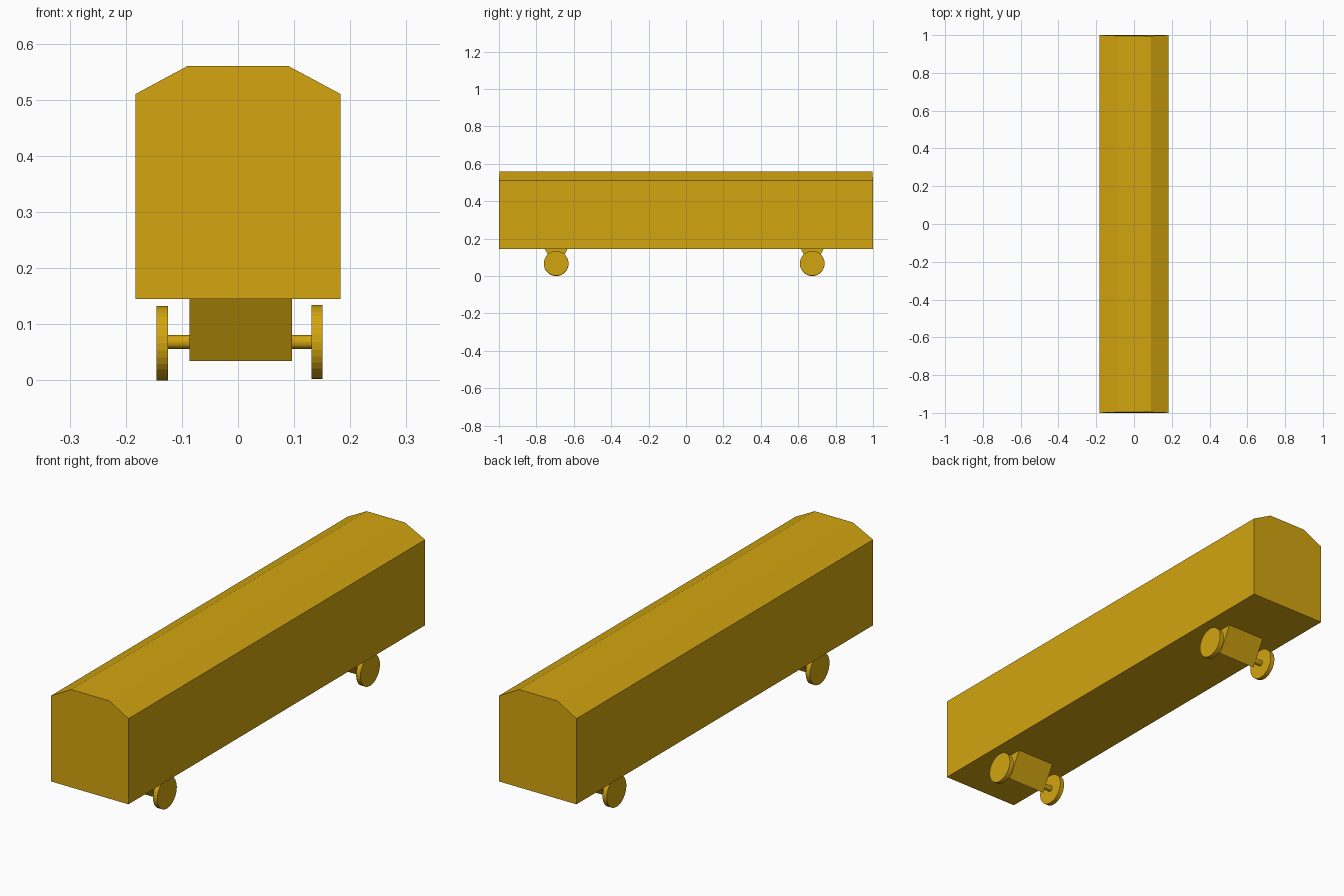
import bpy, bmesh, math
from mathutils import Matrix

if "Cube" in bpy.data.objects:
    bpy.data.objects.remove(bpy.data.objects["Cube"])

paint = bpy.data.materials.new("golden yellow")
paint.diffuse_color = (0.65, 0.375, 0.005, 1)
paint.use_nodes = True
paint.node_tree.nodes["Principled BSDF"].inputs["Base Color"].default_value = paint.diffuse_color


def add_object(name, bm):
    bmesh.ops.recalc_face_normals(bm, faces=bm.faces)
    mesh = bpy.data.meshes.new(name)
    bm.to_mesh(mesh)
    bm.free()
    mesh.materials.append(paint)
    obj = bpy.data.objects.new(name, mesh)
    bpy.context.collection.objects.link(obj)
    return obj


def prism(name, start, end):
    """Solid between two matching outlines."""
    bm = bmesh.new()
    a = [bm.verts.new(p) for p in start]
    b = [bm.verts.new(p) for p in end]
    bm.faces.new(a)
    bm.faces.new(b)
    for i in range(len(a)):
        j = (i + 1) % len(a)
        bm.faces.new((a[i], a[j], b[j], b[i]))
    return add_object(name, bm)


def disc(name, x0, x1, y, z, radius, sides):
    """Cylinder lying along x."""
    bm = bmesh.new()
    place = Matrix.Translation(((x0 + x1) / 2, y, z)) @ Matrix.Rotation(math.pi / 2, 4, 'Y')
    bmesh.ops.create_cone(bm, cap_ends=True, segments=sides, radius1=radius,
                          radius2=radius, depth=x1 - x0, matrix=place)
    return add_object(name, bm)


# Wagon body: straight box walls
W, FLOOR, EAVE, TOP = 0.183, 0.145, 0.51, 0.56
walls = [(-W, FLOOR), (W, FLOOR), (W, EAVE), (-W, EAVE)]
roof = [(-W, EAVE, 1.0), (W, EAVE, 1.0), (0.09, TOP, 0.996), (-0.09, TOP, 0.996)]
# Body and chamfered roof as one solid, the roof ends leaning in slightly
outline = [(x, z, 1.0) for x, z in walls[:2]] + [roof[1], roof[2], roof[3], roof[0]]
prism("wagon_body",
      [(x, -y, z) for x, z, y in outline],
      [(x, y, z) for x, z, y in outline])

# Running gear: wedge bracket, axle and two wheels at each end
for end, y in (("front", -0.694), ("back", 0.675)):
    wedge = [(y - 0.061, FLOOR), (y + 0.061, FLOOR), (y, 0.034)]
    prism(end + "_axle_bracket",
          [(-0.086, py, pz) for py, pz in wedge],
          [(0.096, py, pz) for py, pz in wedge])
    disc(end + "_axle", -0.13, 0.136, y, 0.068, 0.0125, 32)
    disc(end + "_left_wheel", -0.145, -0.125, y, 0.066, 0.066, 32)
    disc(end + "_right_wheel", 0.131, 0.151, y, 0.068, 0.066, 32)
